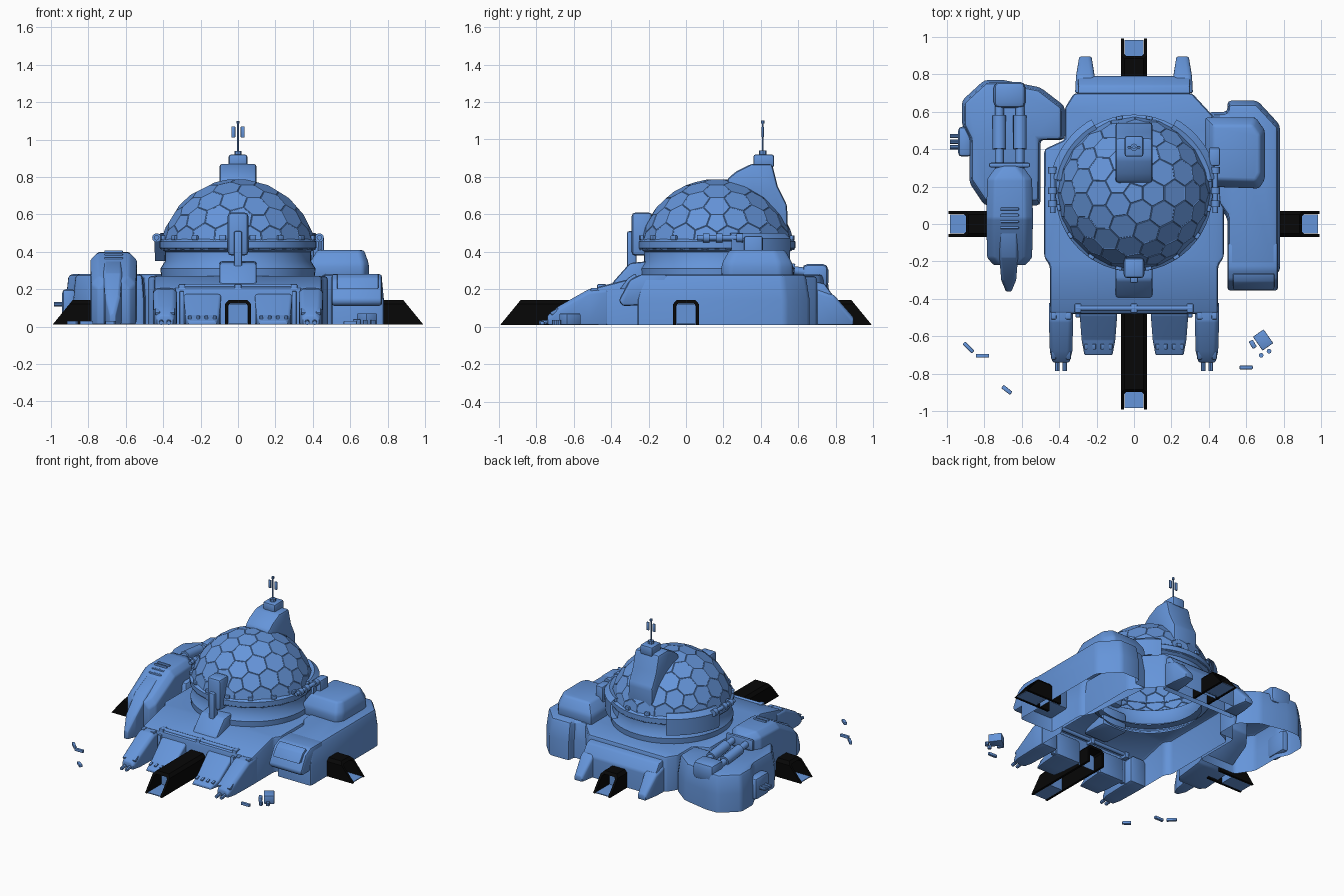
import bpy, bmesh, math
from mathutils import Vector, Matrix

if "Cube" in bpy.data.objects:
    bpy.data.objects.remove(bpy.data.objects["Cube"])
black, blue = bpy.data.materials.new("black"), bpy.data.materials.new("blue")
black.diffuse_color, blue.diffuse_color = (0.002, 0.002, 0.002, 1), (0.13, 0.3, 0.7, 1)
def finish(name, bm, mat=blue):
    bmesh.ops.recalc_face_normals(bm, faces=bm.faces)
    me = bpy.data.meshes.new(name)
    bm.to_mesh(me)
    bm.free()
    me.materials.append(mat)
    ob = bpy.data.objects.new(name, me)
    bpy.context.collection.objects.link(ob)
    return ob
def soften(bm, r, hollow=False):
    bmesh.ops.recalc_face_normals(bm, faces=bm.faces)
    if hollow:
        low = [f for f in bm.faces if all(v.co.z < 0.012 for v in f.verts)]
        bmesh.ops.delete(bm, geom=low, context='FACES')
    if r:
        es = [e for e in bm.edges if len(e.link_faces) == 2 and e.calc_face_angle(0) > 0.3]
        bmesh.ops.bevel(bm, geom=es, offset=r, segments=2, profile=0.5, affect='EDGES', clamp_overlap=True)
# Join point rings into a capped solid
def skin(bm, rings):
    rings = [[bm.verts.new(p) for p in r] for r in rings]
    bm.faces.new(rings[0])
    bm.faces.new(rings[-1])
    for a, b in zip(rings, rings[1:]):
        for i in range(len(a)):
            j = (i + 1) % len(a)
            bm.faces.new((a[i], a[j], b[j], b[i]))
# Extrude a 2D outline, (x,y) along z or (y,z) along x; the upper half may taper
def prism(name, axis, pts, lo, hi, bevel=0.015, hollow=False, taper=1.0):
    put = {'z': lambda a, b, t: (a, b, t), 'x': lambda a, b, t: (t, a, b)}[axis]
    ca, cb = sum(p[0] for p in pts) / len(pts), sum(p[1] for p in pts) / len(pts)
    levels = [(lo, 1), (hi, 1)] if taper == 1 else [(lo, 1), ((lo + hi) / 2, 1), (hi, taper)]
    bm = bmesh.new()
    skin(bm, [[put(ca + (a - ca) * s, cb + (b - cb) * s, t) for a, b in pts] for t, s in levels])
    soften(bm, bevel, hollow)
    return finish(name, bm)
def box(name, c, size, bevel=0.006, rot=(0, 0, 0)):
    bm = bmesh.new()
    bmesh.ops.create_cube(bm, size=1, matrix=Matrix.Diagonal((*size, 1)))
    soften(bm, bevel)
    ob = finish(name, bm)
    ob.location, ob.rotation_euler = c, rot
def rod(name, p, q, r, seg=12):
    p, q = Vector(p), Vector(q)
    bm = bmesh.new()
    m = Matrix.Translation((p + q) / 2) @ (q - p).to_track_quat('Z', 'Y').to_matrix().to_4x4()
    bmesh.ops.create_cone(bm, cap_ends=True, segments=seg, radius1=r, radius2=r, depth=(q - p).length, matrix=m)
    return finish(name, bm)
def lathe(name, prof, c, a0=0, a1=360, seg=48):
    bm = bmesh.new()
    vs = [bm.verts.new((r, 0, z)) for r, z in prof]
    es = [bm.edges.new(e) for e in zip(vs, vs[1:])]
    bmesh.ops.spin(bm, geom=vs + es, axis=(0, 0, 1), cent=(0, 0, 0), angle=math.radians(a1 - a0), steps=seg)
    bmesh.ops.remove_doubles(bm, verts=bm.verts, dist=1e-4)
    bm.transform(Matrix.Translation((*c, 0)) @ Matrix.Rotation(math.radians(a0), 4, 'Z'))
    finish(name, bm)
# Chamfered sections (y, half width, z low, z high) joined along y
def loft(name, cx, secs, ch=0.025, bevel=0.008):
    bm = bmesh.new()
    skin(bm, [[(cx + x, y, z) for x, z in ((-w, lo), (-w, hi - ch), (ch - w, hi), (w - ch, hi), (w, hi - ch), (w, lo))]
              for y, w, lo, hi in secs])
    soften(bm, bevel)
    finish(name, bm)
DC = (0, 0.165)
# Faceted dome: dual of an icosphere, with raised panels
ico, bm = bmesh.new(), bmesh.new()
bmesh.ops.create_icosphere(ico, subdivisions=3, radius=1)
mid = {f: f.calc_center_median() for f in ico.faces}
pts = {f: bm.verts.new(m.normalized() * 0.417) for f, m in mid.items()}
for v in ico.verts:
    u = v.co.orthogonal().normalized()
    w = v.co.cross(u)
    bm.faces.new([pts[f] for f in sorted(v.link_faces, key=lambda f: math.atan2(mid[f].dot(w), mid[f].dot(u)))])
bmesh.ops.recalc_face_normals(bm, faces=bm.faces)
bmesh.ops.bisect_plane(bm, geom=bm.verts[:] + bm.edges[:] + bm.faces[:], plane_co=(0, 0, 0.04),
                       plane_no=(0, 0, 1), clear_inner=True)
bmesh.ops.inset_individual(bm, faces=bm.faces, thickness=0.003, depth=0.003)
dome = finish("dome", bm)
dome.location = (*DC, 0.37)
# Dome collar, side bands, clips and clamps
lathe("dome_collar", [(0.35, 0.2), (0.36, 0.22), (0.41, 0.26), (0.415, 0.31), (0.39, 0.35), (0.39, 0.4),
                      (0.42, 0.42), (0.42, 0.455), (0.40, 0.47)], DC)
for a0, a1 in ((120, 170), (10, 60)):
    lathe("collar_band", [(0.40, 0.35), (0.45, 0.35), (0.455, 0.47), (0.42, 0.5), (0.39, 0.49), (0.40, 0.35)], DC, a0, a1, 16)
for i in range(16):
    a = math.radians(i * 22.5 + 11)
    box("collar_clip", (0.41 * math.cos(a), DC[1] + 0.41 * math.sin(a), 0.475), (0.02, 0.035, 0.025), 0.005, (0, 0, a))
for s in (-1, 1):
    rod("clamp_pipe", (s * 0.435, 0.06, 0.475), (s * 0.435, 0.3, 0.475), 0.014)
    for y in (0.09, 0.16, 0.27):
        rod("clamp_nut", (s * 0.435, y, 0.475), (s * 0.435, y + 0.035, 0.475), 0.024)
# Front dome bracket and rear spine with mast
box("bracket_head", (0, -0.235, 0.495), (0.11, 0.11, 0.23), 0.02)
box("bracket_strut", (0, -0.29, 0.38), (0.045, 0.05, 0.26), 0.01)
prism("bracket_foot", 'x', [(-0.41, 0.21), (-0.38, 0.25), (-0.30, 0.34), (-0.2, 0.35), (-0.2, 0.2)], -0.1, 0.1)
prism("rear_spine", 'x', [(0.22, 0.74), (0.22, 0.79), (0.27, 0.83), (0.35, 0.87), (0.46, 0.87), (0.49, 0.75),
                          (0.54, 0.65), (0.545, 0.45), (0.45, 0.45), (0.35, 0.68)], -0.1, 0.1, 0.018)
box("mast_base", (0, 0.415, 0.885), (0.1, 0.11, 0.07), 0.012)
for name, z0, z1, r in (("mast_socket", 0.91, 0.94, 0.02), ("mast", 0.92, 1.095, 0.005), ("mast_tip", 1.085, 1.1, 0.009)):
    rod(name, (0, 0.41, z0), (0, 0.41, z1), r, 8)
for s in (-1, 1):
    box("mast_paddle", (s * 0.025, 0.41, 1.04), (0.022, 0.012, 0.06), 0.005)
# Main hull, hollow underneath and open below the dome
hull = prism("main_hull", 'z', [(-0.45, -0.48), (0.45, -0.48), (0.45, -0.22), (0.48, -0.18), (0.48, 0.5), (0.42, 0.58),
                                (0.31, 0.7), (-0.32, 0.7), (-0.37, 0.62), (-0.37, 0.45), (-0.48, 0.4), (-0.48, -0.18),
                                (-0.45, -0.22)], 0.01, 0.27, 0)
bm = bmesh.new()
bm.from_mesh(hull.data)
bmesh.ops.bisect_plane(bm, geom=bm.verts[:] + bm.edges[:] + bm.faces[:], plane_co=(0, -0.24, 0), plane_no=(0, 1, 0))
for v in bm.verts:
    v.co.z -= 0.06 if v.co.z > 0.15 and v.co.y < -0.3 else 0
bm.to_mesh(hull.data)
cutter = rod("dome_well_cutter", (*DC, -0.5), (*DC, 0.6), 0.355, 48)
cutter.hide_render = True
cut = hull.modifiers.new("well", 'BOOLEAN')
cut.object, cut.solver = cutter, 'EXACT'
bm.clear()
bm.from_mesh(hull.evaluated_get(bpy.context.evaluated_depsgraph_get()).to_mesh())
hull.modifiers.clear()
bpy.data.objects.remove(cutter)
well = [f for f in bm.faces if all((v.co.xy - Vector(DC)).length < 0.357 for v in f.verts) and abs(f.normal.z) < 0.5]
bmesh.ops.delete(bm, geom=well, context='FACES')
soften(bm, 0.018, True)
bm.to_mesh(hull.data)
prism("tail_step", 'x', [(0.66, 0.01), (0.66, 0.25), (0.74, 0.23), (0.79, 0.16), (0.79, 0.01)], -0.3, 0.3, 0.012, True)
# Tail prongs, front legs, feet and sloping flaps
for s in (-1, 1):
    loft("tail_prong", s * 0.26, [(0.7, 0.055, 0.01, 0.2), (0.79, 0.05, 0.01, 0.17), (0.895, 0.033, 0.01, 0.05)], 0.015)
    loft("front_leg", s * 0.39, [(-0.42, 0.065, 0.01, 0.21), (-0.52, 0.065, 0.01, 0.2), (-0.68, 0.06, 0.01, 0.11),
                                 (-0.74, 0.045, 0.01, 0.06)], 0.02)
    for dx in (-0.04, 0.04):
        rod("leg_toe", (s * 0.39 + dx / 2, -0.70, 0.03), (s * 0.39 + dx / 2, -0.785, 0.02), 0.012, 8)
        box("leg_hinge", (s * 0.39 + dx, -0.49, 0.19), (0.03, 0.04, 0.035))
        box("leg_latch", (s * 0.39 + dx, -0.70, 0.08), (0.025, 0.05, 0.02), 0.005, (0.5, 0, 0))
    loft("front_flap", s * 0.19, [(-0.46, 0.1, 0.01, 0.18), (-0.49, 0.1, 0.01, 0.17), (-0.62, 0.09, 0.01, 0.06),
                                  (-0.70, 0.075, 0.01, 0.03)], 0.01, 0.005)
    for i in range(4):
        box("flap_bolt", (s * (0.125 + 0.044 * i), -0.655, 0.048), (0.018, 0.03, 0.015), 0.003, (0.3, 0, 0))
    box("bay_frame", (s * 0.3, -0.485, 0.1), (0.025, 0.03, 0.18))
rod("front_rail", (-0.31, -0.45, 0.215), (0.31, -0.45, 0.215), 0.014)
for x in (-0.3, 0, 0.3):
    box("rail_mount", (x, -0.45, 0.205), (0.035, 0.05, 0.045))
# Four black entry tunnels with inner doors and a short sill
arch = [(-0.07, 0.01), (-0.07, 0.12), (-0.05, 0.142), (0.05, 0.142), (0.07, 0.12), (0.07, 0.01), (0.053, 0.01),
        (0.053, 0.11), (0.042, 0.123), (-0.042, 0.123), (-0.053, 0.11), (-0.053, 0.01)]
for k, side in enumerate(("front", "right", "back", "left")):
    turn, start = Matrix.Rotation(k * math.pi / 2, 4, 'Z'), -0.4 if k == 0 else -0.7
    bm = bmesh.new()
    skin(bm, [[turn @ Vector((x, start, z)) for x, z in arch], [turn @ Vector((x, -1 + z * 0.82, z)) for x, z in arch]])
    finish(side + "_tunnel", bm, black)
    box(side + "_tunnel_sill", turn @ Vector((0, -0.9, 0.014)), (0.104, 0.17, 0.006), 0, (0, 0, k * math.pi / 2))
    box(side + "_tunnel_door", turn @ Vector((0, -0.82, 0.065)), (0.104, 0.01, 0.11), 0, (0, 0, k * math.pi / 2))
# Right wing: main block, overhanging nose and raised cabin
prism("right_wing", 'z', [(0.4, 0.6), (0.5, 0.6), (0.5, 0.66), (0.66, 0.66), (0.78, 0.53), (0.78, -0.26), (0.5, -0.26),
                          (0.5, 0.03), (0.45, 0.1)], 0.01, 0.28, 0.02, True, 0.94)
prism("right_arm_nose", 'x', [(-0.1, 0.12), (-0.1, 0.28), (-0.24, 0.28), (-0.30, 0.25), (-0.36, 0.14), (-0.34, 0.11)],
      0.5, 0.77)
prism("nose_panel", 'x', [(-0.24, 0.2), (-0.27, 0.285), (-0.31, 0.26), (-0.355, 0.2)], 0.53, 0.75, 0.006)
prism("right_cabin", 'z', [(0.38, 0.2), (0.67, 0.19), (0.70, 0.24), (0.70, 0.5), (0.65, 0.57), (0.38, 0.57)],
      0.26, 0.41, 0.015, taper=0.78)
box("cabin_coupling", (0.43, 0.36, 0.41), (0.06, 0.1, 0.15), 0.012)
# Left wing block with pipes and ribs on its outer side
prism("left_wing", 'z', [(-0.37, 0.45), (-0.37, 0.63), (-0.5, 0.73), (-0.7, 0.77), (-0.8, 0.77), (-0.92, 0.66),
                         (-0.92, 0.53), (-0.88, 0.45), (-0.88, 0.22), (-0.8, 0.1), (-0.5, 0.1), (-0.5, 0.45)],
      0.01, 0.28, 0.02, True, 0.94)
box("side_port", (-0.905, 0.44, 0.12), (0.07, 0.16, 0.16), 0.02)
for y in (0.41, 0.44, 0.47):
    rod("side_pipe", (-0.91, y, 0.12), (-0.985, y, 0.12), 0.012, 10)
# Left crane arm with louvres, twin cylinders and rear head
loft("left_arm", -0.665, [(0.31, 0.07, 0.2, 0.38), (0.24, 0.12, 0.15, 0.4), (0.03, 0.125, 0.03, 0.395),
                          (-0.18, 0.12, 0.01, 0.27), (-0.22, 0.085, 0.01, 0.24)], 0.04, 0.01)
loft("left_arm_nose", -0.67, [(-0.05, 0.05, 0.2, 0.35), (-0.18, 0.05, 0.02, 0.285), (-0.3, 0.04, 0.01, 0.17),
                              (-0.36, 0.015, 0.01, 0.07)], 0.012)
for i in range(4):
    box("louvre", (-0.665, 0.08 - 0.033 * i, 0.398 - 0.018 * max(i - 1, 0)), (0.1, 0.016, 0.02), 0.006)
box("cylinder_head", (-0.665, 0.69, 0.27), (0.17, 0.14, 0.13), 0.03)
box("cylinder_bridge", (-0.665, 0.315, 0.33), (0.22, 0.025, 0.08), 0.01)
for x in (-0.72, -0.61):
    rod("cylinder_rod", (x, 0.28, 0.335), (x, 0.65, 0.29), 0.024)
    rod("cylinder_sleeve", (x, 0.4, 0.32), (x, 0.58, 0.3), 0.036, 16)
# Scattered debris
for x, y, sx, sy, sz, a in ((-0.885, -0.66, 0.07, 0.02, 0.02, -45), (-0.81, -0.705, 0.07, 0.02, 0.02, 0),
                            (-0.68, -0.887, 0.06, 0.022, 0.02, -38), (0.6, -0.767, 0.07, 0.02, 0.02, 0),
                            (0.69, -0.62, 0.07, 0.09, 0.06, 35), (0.635, -0.643, 0.025, 0.045, 0.03, 30)):
    box("debris_block", (x, y, 0.01 + sz / 2), (sx, sy, sz), 0.004, (0, 0, math.radians(a)))
for x, y in ((0.68, -0.702), (0.722, -0.68)):
    rod("debris_stub", (x, y, 0.01), (x, y, 0.035), 0.013, 8)
# Smooth the rounded parts, leave the dome faceted
for ob in bpy.context.scene.objects:
    ob.select_set(ob != dome)
bpy.context.view_layer.objects.active = hull
bpy.ops.object.shade_smooth_by_angle(angle=math.radians(35))

for m in bpy.data.materials:
    if m.users and not m.is_grease_pencil:
        m.use_nodes = True
        m.node_tree.nodes["Principled BSDF"].inputs["Base Color"].default_value = m.diffuse_color
